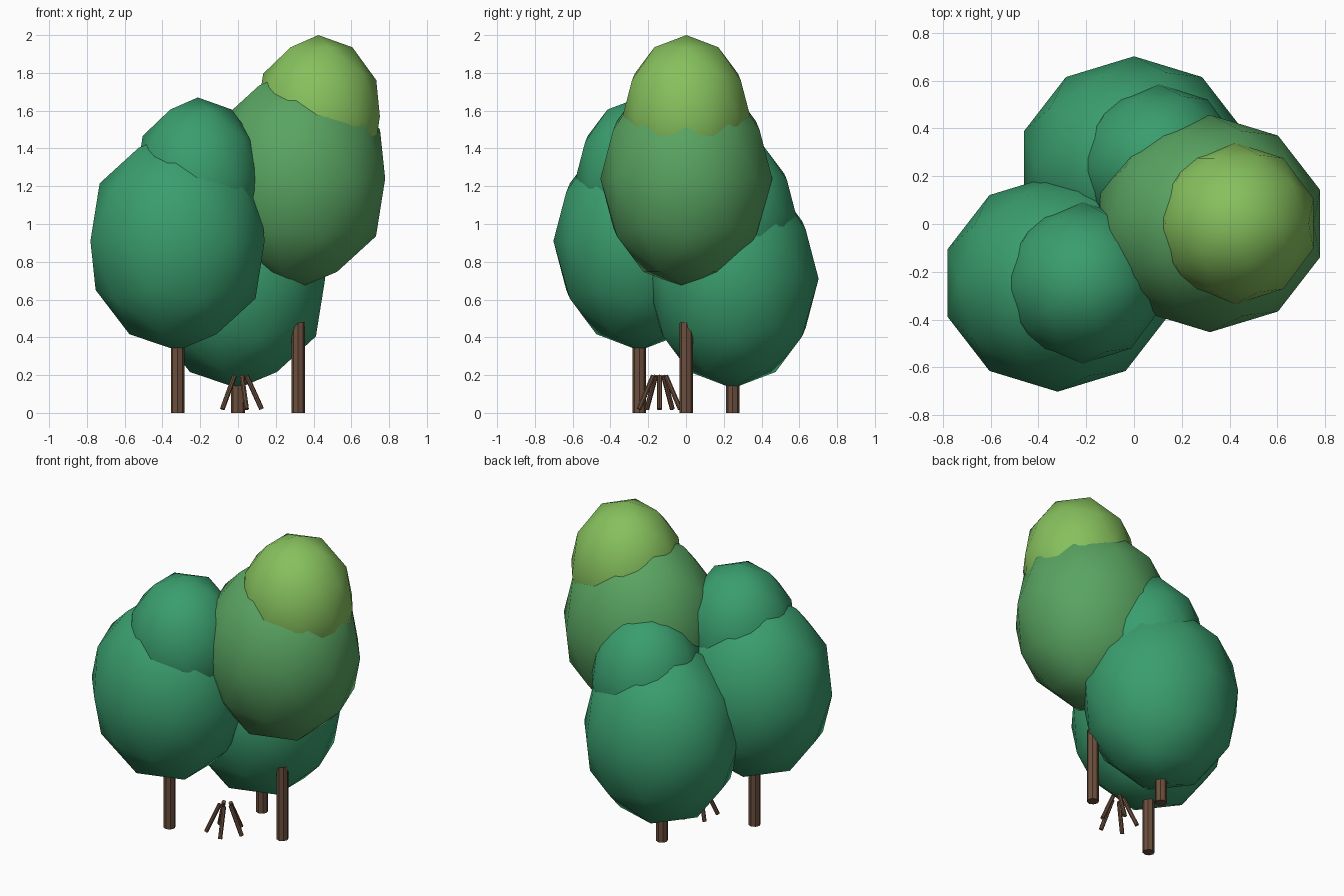
import bpy, math
from mathutils import Vector

if "Cube" in bpy.data.objects:
    bpy.data.objects.remove(bpy.data.objects["Cube"])


def material(name, r, g, b):
    m = bpy.data.materials.new(name)
    m.diffuse_color = (r, g, b, 1)
    m.use_nodes = True
    m.node_tree.nodes["Principled BSDF"].inputs["Base Color"].default_value = m.diffuse_color
    return m


BARK = material("bark", 0.15, 0.078, 0.047)
DARK = material("dark_leaf", 0.042, 0.34, 0.155)
MID = material("mid_leaf", 0.10, 0.37, 0.12)
LIGHT = material("light_leaf", 0.24, 0.53, 0.11)


def finish(name, mat):
    o = bpy.context.object
    o.name = name
    o.data.materials.append(mat)
    return o


def leaf_ball(name, centre, radii, mat):
    # low-poly egg with smooth shading
    bpy.ops.mesh.primitive_ico_sphere_add(subdivisions=2, radius=1, location=centre)
    o = finish(name, mat)
    for v in o.data.vertices:
        v.co = Vector(a * b for a, b in zip(v.co, radii))
    bpy.ops.object.shade_smooth()


def trunk(name, x, y):
    # post with a slanted cut at the top
    h = 0.48
    bpy.ops.mesh.primitive_cylinder_add(vertices=8, radius=0.036, depth=h,
                                        location=(x, y, h / 2))
    o = finish(name, BARK)
    for v in o.data.vertices:
        if v.co.z > 0:
            v.co.z += min(0, -0.025 + 0.9 * v.co.x - 0.6 * v.co.y)
    bpy.ops.object.shade_smooth_by_angle(angle=math.radians(30))


def tree(name, x, y, crown_z, crown_mat, cap_mat):
    trunk(name + "_trunk", x, y)
    leaf_ball(name + "_crown", (x, y, crown_z), (0.485, 0.455, 0.58), crown_mat)
    leaf_ball(name + "_cap", (x + 0.107, y, crown_z + 0.33), (0.343, 0.338, 0.43), cap_mat)


# three trees
tree("left_tree", -0.32, -0.247, 0.91, DARK, DARK)
tree("back_tree", 0.0, 0.247, 0.71, DARK, DARK)
tree("tall_tree", 0.318, 0.002, 1.24, MID, LIGHT)

# ring of leaning campfire sticks
for i in range(5):
    a = math.radians(72 * i)
    d = Vector((math.cos(a), math.sin(a), 0))
    base = Vector((0.01, -0.14, 0))
    lo = base + d * 0.115 + Vector((0, 0, 0.02))
    hi = base + d * 0.035 + Vector((0, 0, 0.197))
    bpy.ops.mesh.primitive_cylinder_add(
        vertices=8, radius=0.013, depth=(hi - lo).length, location=(lo + hi) / 2,
        rotation=(hi - lo).to_track_quat('Z', 'Y').to_euler())
    finish("fire_stick_%d" % (i + 1), BARK)
    bpy.ops.object.shade_smooth_by_angle(angle=math.radians(30))
